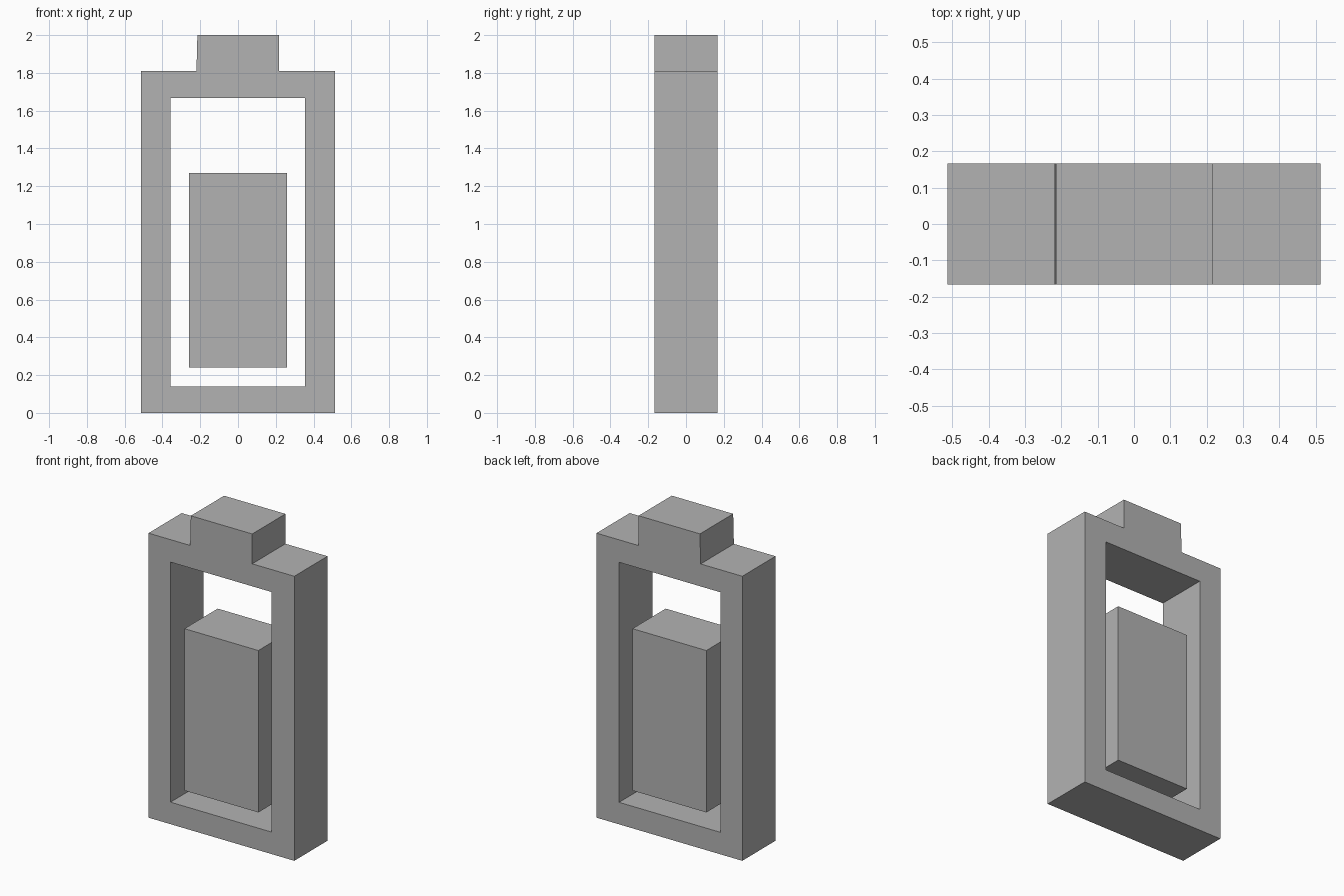
import bpy
import bmesh
from mathutils import Vector

if "Cube" in bpy.data.objects:
    bpy.data.objects.remove(bpy.data.objects["Cube"], do_unlink=True)

HALF_DEPTH = 0.167

grey = bpy.data.materials.new("plain_grey")
grey.use_nodes = True
grey.diffuse_color = (0.45, 0.45, 0.45, 1)
grey.node_tree.nodes["Principled BSDF"].inputs["Base Color"].default_value = grey.diffuse_color


def rectangle(left, right, bottom, top):
    return [(left, bottom), (right, bottom), (right, top), (left, top)]


def extruded_part(name, *loops):
    """Fill closed x-z outlines (inner loops are holes) and extrude through the depth."""
    bm = bmesh.new()
    for loop in loops:
        verts = [bm.verts.new((x, -HALF_DEPTH, z)) for x, z in loop]
        for i, v in enumerate(verts):
            bm.edges.new((verts[i - 1], v))
    bmesh.ops.triangle_fill(bm, edges=bm.edges[:], use_beauty=True)
    front = bm.faces[:]
    result = bmesh.ops.extrude_face_region(bm, geom=front, use_keep_orig=True)
    moved = [g for g in result["geom"] if isinstance(g, bmesh.types.BMVert)]
    bmesh.ops.translate(bm, verts=moved, vec=Vector((0, 2 * HALF_DEPTH, 0)))
    bmesh.ops.recalc_face_normals(bm, faces=bm.faces[:])
    mesh = bpy.data.meshes.new(name)
    bm.to_mesh(mesh)
    bm.free()
    mesh.materials.append(grey)
    obj = bpy.data.objects.new(name, mesh)
    bpy.context.collection.objects.link(obj)
    return obj


# Battery casing: stepped outline with the terminal on top, and a window through it
casing_outline = [(-0.513, 0), (0.513, 0), (0.513, 1.81), (0.217, 1.81),
                  (0.217, 2), (-0.215, 2), (-0.22, 1.81), (-0.513, 1.81)]
extruded_part("battery_casing", casing_outline, rectangle(-0.358, 0.354, 0.14, 1.667))

# Charge level block standing free inside the window
extruded_part("charge_block", rectangle(-0.26, 0.26, 0.24, 1.27))
